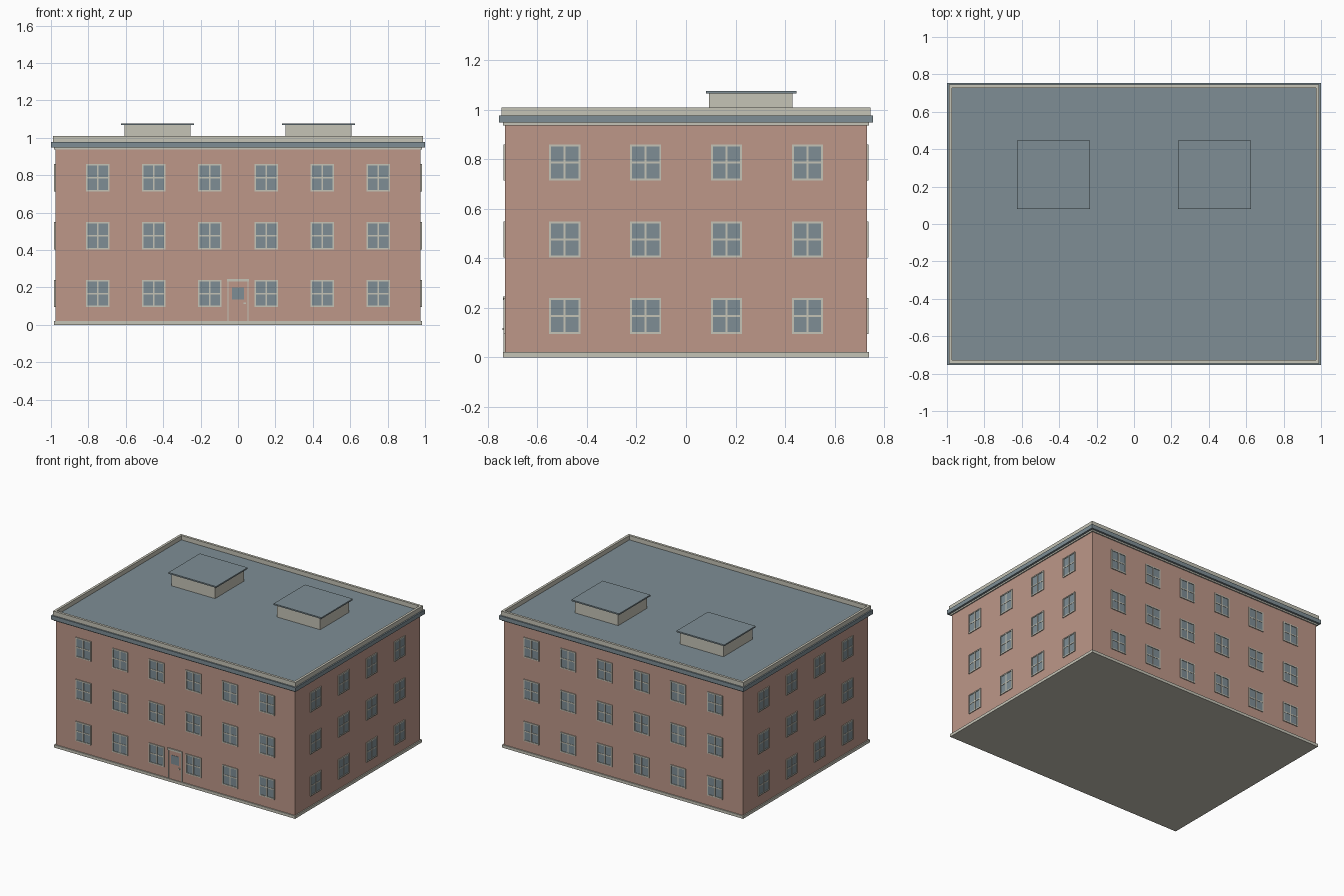
import bpy, bmesh
from mathutils import Matrix, Vector
from math import pi

cube = bpy.data.objects.get("Cube")
if cube:
    bpy.data.objects.remove(cube, do_unlink=True)


def material(name, rgb):
    m = bpy.data.materials.new(name)
    m.use_nodes = True
    col = (*rgb, 1)
    m.diffuse_color = col
    m.node_tree.nodes["Principled BSDF"].inputs["Base Color"].default_value = col
    return m


BRICK = material("brick", (0.51, 0.31, 0.25))
TRIM = material("cream_trim", (0.56, 0.55, 0.47))
SLATE = material("slate_blue", (0.21, 0.27, 0.30))


def add_box(bm, lo, hi):
    lo, hi = Vector(lo), Vector(hi)
    m = Matrix.Translation((lo + hi) / 2) @ Matrix.Diagonal((*(hi - lo), 1))
    bmesh.ops.create_cube(bm, size=1, matrix=m)


def build(name, mat, boxes, turn=None):
    """One object made of boxes, optionally turned and moved into place."""
    bm = bmesh.new()
    for lo, hi in boxes:
        add_box(bm, lo, hi)
    if turn:
        bmesh.ops.transform(bm, matrix=turn, verts=bm.verts)
    me = bpy.data.meshes.new(name)
    bm.to_mesh(me)
    bm.free()
    me.materials.append(mat)
    ob = bpy.data.objects.new(name, me)
    bpy.context.scene.collection.objects.link(ob)
    return ob


def slab(name, mat, hx, hy, z0, z1):
    return build(name, mat, [((-hx, -hy, z0), (hx, hy, z1))])


# Main body, plinth and cornice
WX, WY = 0.977, 0.732
slab("brick_walls", BRICK, WX, WY, 0.01, 0.945)
slab("plinth", TRIM, 0.985, 0.74, 0, 0.021)
slab("cornice_moulding", TRIM, 0.985, 0.74, 0.937, 0.95)
slab("roof_slab", SLATE, 1.0, 0.755, 0.948, 0.978)

# Parapet around the roof
PX, PY, T, Z0, Z1 = 0.99, 0.745, 0.018, 0.976, 1.01
build("parapet", TRIM, [
    ((-PX, -PY, Z0), (PX, -PY + T, Z1)), ((-PX, PY - T, Z0), (PX, PY, Z1)),
    ((-PX, -PY + T, Z0), (-PX + T, PY - T, Z1)),
    ((PX - T, -PY + T, Z0), (PX, PY - T, Z1))])

# Rooftop housings with overhanging caps
for side, cx in (("right", -0.43), ("left", 0.43)):
    build(side + "_roof_housing", TRIM,
          [((cx - 0.177, 0.093, 0.97), (cx + 0.177, 0.43, 1.068))])
    build(side + "_roof_housing_cap", SLATE,
          [((cx - 0.195, 0.08, 1.067), (cx + 0.195, 0.447, 1.077))])


# Windows, laid out on a wall facing -y at y = 0
W, H, F = 0.126, 0.146, 0.008


def frame_boxes(cx, z):
    l, r, t = cx - W / 2, cx + W / 2, z + H
    d = -0.006
    m = F / 2
    return [((l, d, z), (l + F, 0, t)), ((r - F, d, z), (r, 0, t)),
            ((l + F, d, z), (r - F, 0, z + F)),
            ((l + F, d, t - F), (r - F, 0, t)),
            ((cx - m, d + 0.001, z + F), (cx + m, 0, t - F)),
            ((l + F, d + 0.002, z + H / 2 - m), (r - F, 0, z + H / 2 + m))]


def glass_box(cx, z):
    return ((cx - W / 2 + F, -0.002, z + F), (cx + W / 2 - F, 0, z + H - F))


long_row = [-0.75 + 0.3 * i for i in range(6)]
short_row = [-0.49 + 0.327 * i for i in range(4)]
sills = [0.094 + 0.31 * i for i in range(3)]
walls = (("front", 0, WY, long_row), ("left", pi / 2, WX, short_row),
         ("back", pi, WY, long_row), ("right", -pi / 2, WX, short_row))
for side, angle, dist, row in walls:
    place = Matrix.Rotation(angle, 4, "Z") @ Matrix.Translation((0, -dist, 0))
    spots = [(x, z) for x in row for z in sills]
    build(side + "_window_frames", TRIM,
          [b for s in spots for b in frame_boxes(*s)], place)
    build(side + "_window_glass", SLATE, [glass_box(*s) for s in spots], place)

# Front door
at = Matrix.Translation((0, -WY, 0))
build("door_panel", BRICK, [((-0.052, -0.003, 0.021), (0.052, 0, 0.235))], at)
build("door_frame", TRIM, [
    ((-0.057, -0.006, 0.021), (-0.051, 0, 0.234)),
    ((0.051, -0.006, 0.021), (0.057, 0, 0.234)),
    ((-0.06, -0.008, 0.232), (0.06, 0, 0.246))], at)
build("door_glass", SLATE, [((-0.033, -0.005, 0.135), (0.033, 0, 0.2))], at)
build("door_handle", TRIM, [((0.03, -0.009, 0.11), (0.042, 0, 0.118))], at)
